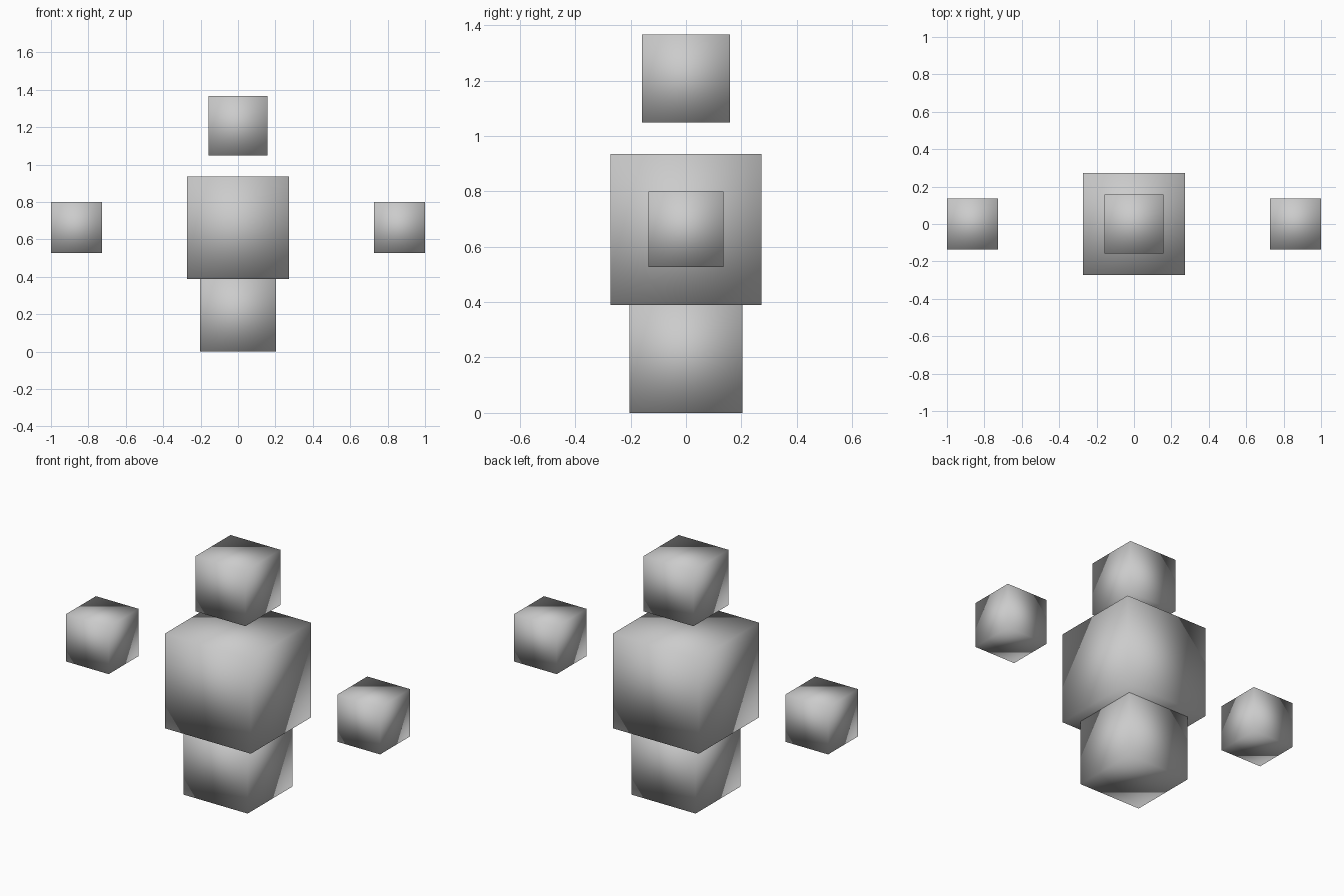
import bpy

if "Cube" in bpy.data.objects:
    bpy.data.objects.remove(bpy.data.objects["Cube"])


def cube(name, size, x, z_bottom):
    """Smooth-shaded cube given by edge length, x centre and bottom height."""
    bpy.ops.mesh.primitive_cube_add(size=size, location=(x, 0, z_bottom + size / 2))
    obj = bpy.context.object
    obj.name = name
    bpy.ops.object.shade_smooth()
    return obj


# central stack
cube("base", 0.409, 0, 0)
cube("torso", 0.546, 0, 0.389)
cube("head", 0.318, 0, 1.049)

# floating hands
HAND = 0.272
for side, name in ((-1, "left_hand"), (1, "right_hand")):
    cube(name, HAND, side * (1 - HAND / 2), 0.527)
